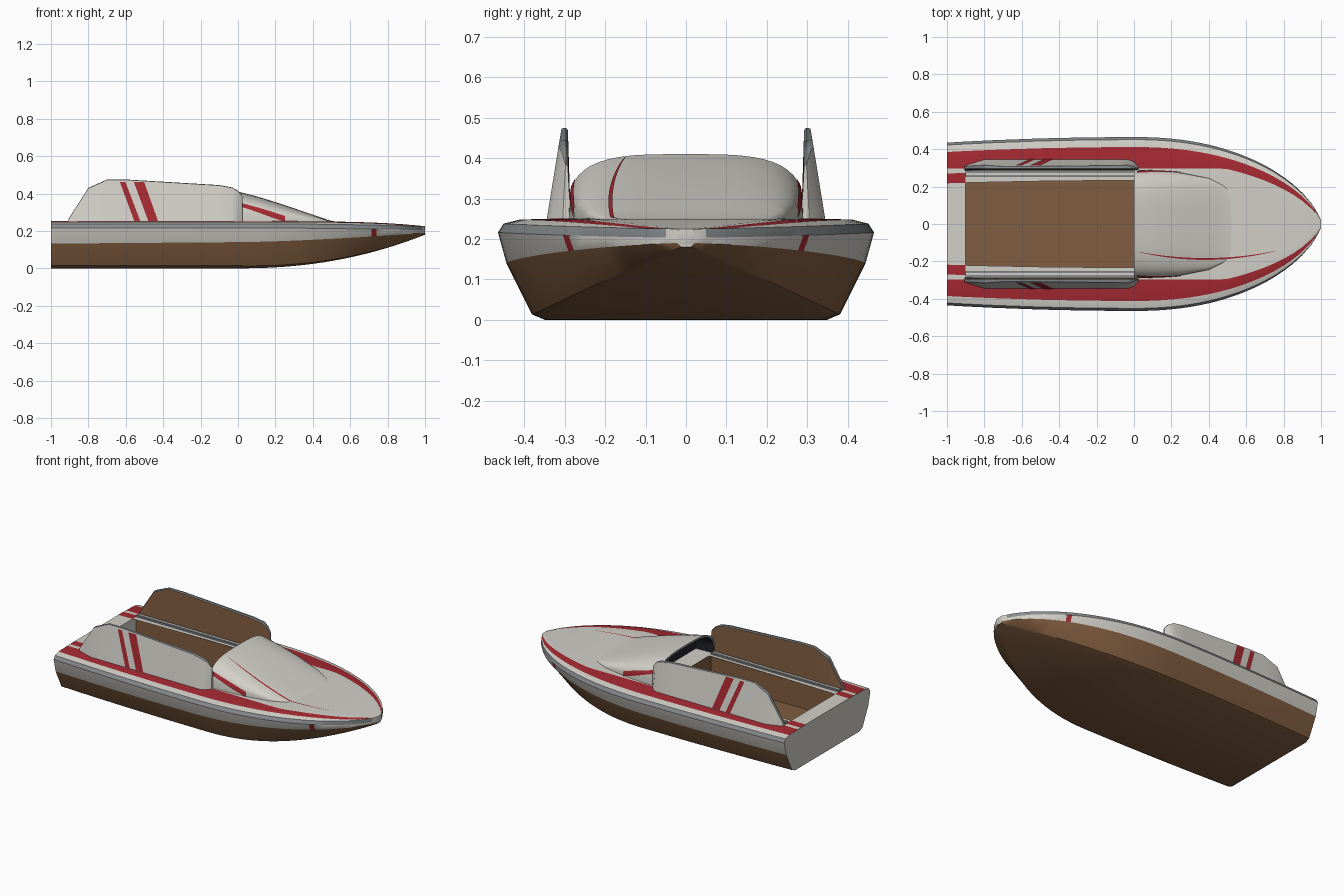
import bpy, bmesh, math

if "Cube" in bpy.data.objects:
    bpy.data.objects.remove(bpy.data.objects["Cube"])


def material(name, rgb):
    m = bpy.data.materials.new(name)
    m.use_nodes = True
    m.diffuse_color = (*rgb, 1)
    m.node_tree.nodes["Principled BSDF"].inputs["Base Color"].default_value = (*rgb, 1)
    return m


MATS = [material("off white", (.65, .63, .58)), material("hull brown", (.22, .11, .052)),
        material("stripe red", (.38, .022, .032)), material("trim grey", (.24, .26, .27)),
        material("dark interior", (.015, .018, .024))]
WHITE, BROWN, RED, GREY, DARK = range(5)


def loft(name, rings, color, closed=True, caps=(None, None), angle=30):
    """Skin a row of rings; color(strip, station) gives a material or None for a hole."""
    bm = bmesh.new()
    vs = [[bm.verts.new(p) for p in r] for r in rings]
    n = len(rings[0])
    for i in range(len(rings) - 1):
        for k in range(n if closed else n - 1):
            c = color(k, i)
            if c is not None:
                j = (k + 1) % n
                bm.faces.new((vs[i][k], vs[i][j], vs[i + 1][j], vs[i + 1][k])).material_index = c
    for ring, c in ((vs[0], caps[0]), (vs[-1], caps[1])):
        if c is not None:
            bm.faces.new(ring).material_index = c
    bmesh.ops.recalc_face_normals(bm, faces=bm.faces)
    me = bpy.data.meshes.new(name)
    bm.to_mesh(me)
    bm.free()
    for m in MATS:
        me.materials.append(m)
    ob = bpy.data.objects.new(name, me)
    bpy.context.collection.objects.link(ob)
    bpy.ops.object.select_all(action="DESELECT")
    ob.select_set(True)
    bpy.context.view_layer.objects.active = ob
    bpy.ops.object.shade_smooth_by_angle(angle=math.radians(angle))
    return ob


def box(name, x0, x1, y0, y1, z0, z1, c):
    rings = [[(x, y0, z0), (x, y1, z0), (x, y1, z1), (x, y0, z1)] for x in (x0, x1)]
    return loft(name, rings, lambda k, i: c, caps=(c, c))


def lerp(table, x):
    for (a, p), (b, q) in zip(table, table[1:]):
        if x <= b:
            return p + (q - p) * max(0, x - a) / (b - a)
    return table[-1][1]


# Hull lines as functions of length
def beam(x):
    if x < 0:
        return .465 - .03 * x * x
    return max(.022, .465 * max(0, 1 - x ** 2.2) ** .65)


def deck_z(x):
    return .252 - .027 * max(x, 0) ** 4


def hull_ring(x):
    f, b = max(x, 0), beam(x)
    zb, zd, ze = .18 * f ** 2.2, deck_z(x), .238 - .013 * f * f
    zw = .14 + .05 * f ** 1.5 + min(x, 0) * .008
    half = [(0, zd), (min(.255, .5 * b), zd), (min(.275, .62 * b), zd),
            (min(.297, .74 * b), zd - .001), (.885 * b, zd - .004),
            (.97 * b, ze), (b, ze - .022), (.955 * b, zw),
            ((.82 - .3 * f ** 3) * b, zb + .014 * (1 - f)), ((.75 - .35 * f ** 3) * b, zb), (0, zb)]
    return [(x, y, z) for y, z in half] + [(x, -y, z) for y, z in half[-2:0:-1]]


xs = [-1, -.9, -.75, -.5, -.25, 0] + [.05 * k for k in range(1, 20)] + [.715, .74, .97, .985, 1]
xs = sorted(xs)


def hull_color(k, i):
    k, x = min(k, 19 - k), (xs[i] + xs[i + 1]) / 2
    if k == 0:
        return None if -.9 < x < 0 else WHITE
    if k == 1:
        return RED if x < -.9 else WHITE
    if k == 3:
        return RED if x < .97 else WHITE
    if k == 5:
        return GREY if x < .985 else WHITE
    if k == 6:
        return RED if .715 < x < .74 else WHITE
    return BROWN if k >= 7 else WHITE


loft("hull_and_deck", [hull_ring(x) for x in xs], hull_color, caps=(WHITE, WHITE))

# Sunken cockpit with a pale rear wall
well = [[(x, -.255, .252), (x, -.255, .08), (x, .255, .08), (x, .255, .252)] for x in (-.9, 0)]
loft("cockpit_well", well, lambda k, i: BROWN, closed=False, caps=(WHITE, BROWN))

# Raised front cowl
N = 3.4
COWL_H = [(0, .16), (.1, .135), (.2, .104), (.3, .071), (.4, .037), (.48, .01), (.53, 0)]
COWL_W = [(0, .29), (.1, .288), (.25, .275), (.4, .245), (.48, .205), (.53, .15)]


def cowl_point(x, t, grow=0, side=1):
    """Point on the arch: t = 0 at the deck edge, 1 on the centreline."""
    a = t * math.pi / 2
    w, h = lerp(COWL_W, x) + grow, lerp(COWL_H, x) + grow
    return (x, side * w * max(0, math.cos(a)) ** (2 / N), deck_z(x) - .002 + h * math.sin(a) ** (2 / N))


def cowl_ring(x, grow=0):
    ts = [k / 12 for k in range(13)]
    return [cowl_point(x, t, grow) for t in ts] + [cowl_point(x, t, grow, -1) for t in ts[-2::-1]]


cx = [.04 * k for k in range(13)] + [.53]
loft("front_cowl", [cowl_ring(x) for x in cx], lambda k, i: WHITE, closed=False, angle=50)
loft("cowl_lining", [cowl_ring(0), cowl_ring(0, -.012), cowl_ring(.12, -.014)],
     lambda k, i: DARK if i else GREY, closed=False, caps=(None, DARK))

# Curved red bands on the cowl sides
BAND = [(.015, .2, .3), (.06, .16, .27), (.12, .1, .23), (.18, .04, .18), (.25, 0, .1)]
for side, label in ((1, "left"), (-1, "right")):
    rows = [[cowl_point(x, a + (b - a) * k / 3, .003, side) for k in range(4)] for x, a, b in BAND]
    loft(label + "_cowl_band", rows, lambda k, i: RED, closed=False)


# Thin red pinstripe running from the cowl onto the foredeck
def top_z(x, y):
    w, h = lerp(COWL_W, x), lerp(COWL_H, x)
    return deck_z(x) + .003 + h * max(0, 1 - abs(y / w) ** N) ** (1 / N)


line = []
for k in range(25):
    x = .03 + .03 * k
    y = -.187 + .3 * (x - .38) ** 2
    half = .001 + .004 * math.sin(math.pi * k / 24)
    line.append([(x, y + s * half, top_z(x, y + s * half)) for s in (-1, 1)])
loft("foredeck_pinstripe", line, lambda k, i: RED, closed=False)

# Tall side screens
SCREEN_TOP = [(-.905, .265), (-.89, .29), (-.8, .43), (-.7, .475), (-.6, .475),
              (-.1, .445), (-.03, .432), (0, .415), (.025, .385)]
BASE_Y = [(-.905, .312), (-.8, .345), (-.01, .345), (.025, .305)]


def outer_y(x, z):
    return max(.298, lerp(BASE_Y, x) - .165 * (z - .25))


def screen_ring(x, s):
    z = lerp(SCREEN_TOP, x)
    return [(x, s * .285, .245), (x, s * .292, z - .006), (x, s * .297, z),
            (x, s * outer_y(x, z), z - .002), (x, s * outer_y(x, .25), .245)]


SLASHES = [(-.632, -.602, -.555, -.523), (-.557, -.502, -.48, -.428)]
for s, label in ((1, "left"), (-1, "right")):
    loft(label + "_side_screen", [screen_ring(x, s) for x, _ in SCREEN_TOP],
         lambda k, i: (BROWN, GREY, GREY, WHITE, WHITE)[k], caps=(WHITE, WHITE))
    for n, (t0, t1, b0, b1) in enumerate(SLASHES):
        rows = [[(x, s * (outer_y(x, z) + .003), z) for x in pair]
                for pair, z in (((t0, t1), .462), ((b0, b1), .254))]
        loft(f"{label}_screen_slash_{n + 1}", rows, lambda k, i: RED, closed=False)
    # Cockpit edge trim
    y0, y1 = sorted((s * .255, s * .285))
    box(label + "_cockpit_coaming", -.9, 0, y0, y1, .245, .262, GREY)
    y0, y1 = sorted((s * .262, s * .272))
    box(label + "_coaming_line", -.9, 0, y0, y1, .26, .265, WHITE)
